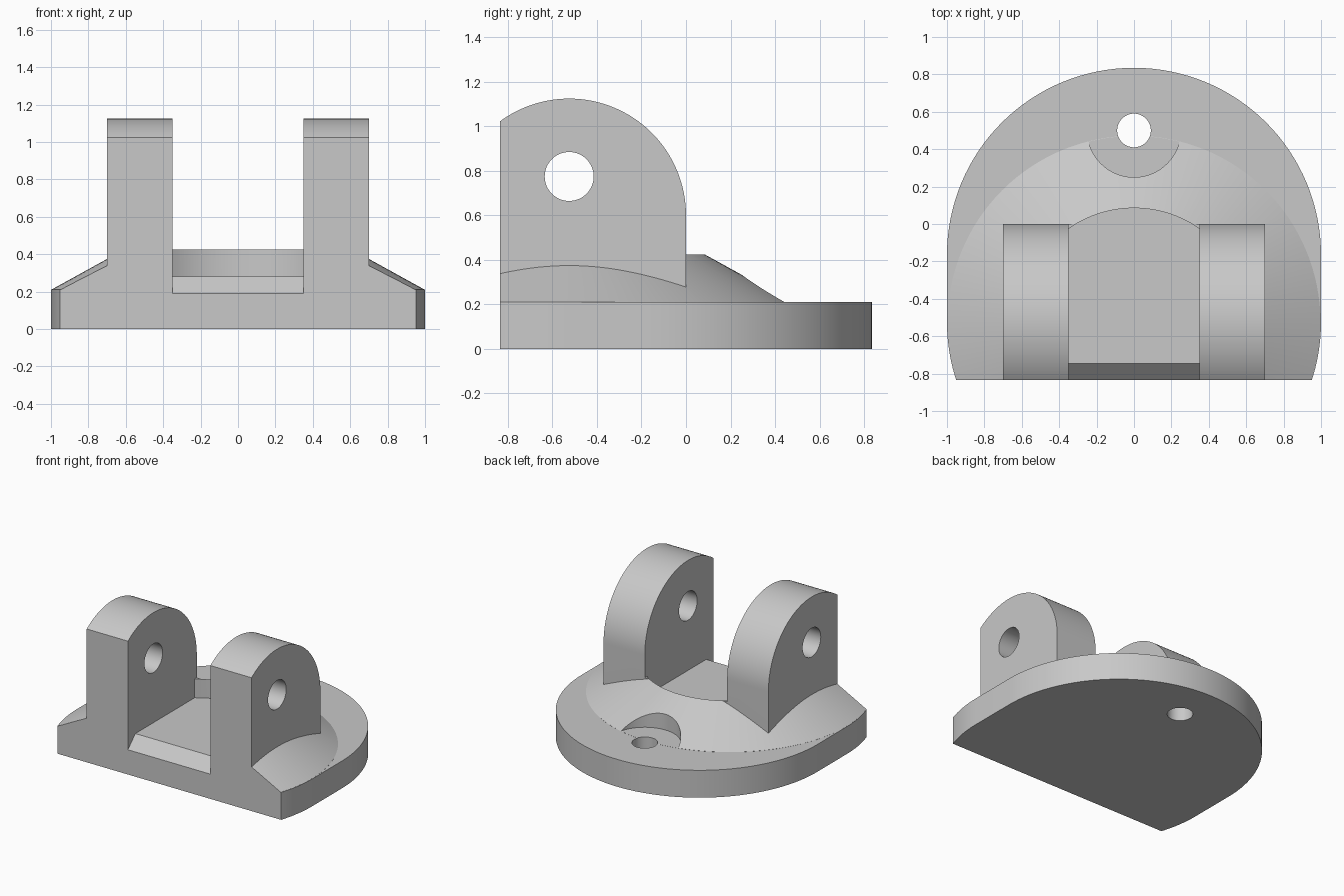
import bpy, bmesh, math

default = bpy.data.objects.get("Cube")
if default:
    bpy.data.objects.remove(default, do_unlink=True)

PIN_Y = -0.525      # pin axis, also the centre of the conical hub
FRONT = -0.835
SEG = 128

grey = bpy.data.materials.new("plain grey")
grey.use_nodes = True
colour = (0.58, 0.58, 0.58, 1)
grey.diffuse_color = colour
grey.node_tree.nodes["Principled BSDF"].inputs["Base Color"].default_value = colour


def finish(name, bm):
    bmesh.ops.recalc_face_normals(bm, faces=bm.faces)
    mesh = bpy.data.meshes.new(name)
    bm.to_mesh(mesh)
    bm.free()
    mesh.materials.append(grey)
    obj = bpy.data.objects.new(name, mesh)
    bpy.context.collection.objects.link(obj)
    return obj


def prism(name, outline, axis, low, high):
    """Extrude a 2D outline along x (outline is y,z) or z (outline is x,y)."""
    bm = bmesh.new()
    place = (lambda a, b: (low, a, b)) if axis == "x" else (lambda a, b: (a, b, low))
    face = bm.faces.new([bm.verts.new(place(a, b)) for a, b in outline])
    moved = bmesh.ops.extrude_face_region(bm, geom=[face])["geom"]
    depth = high - low
    bmesh.ops.translate(bm, verts=[v for v in moved if isinstance(v, bmesh.types.BMVert)],
                        vec=(depth, 0, 0) if axis == "x" else (0, 0, depth))
    return finish(name, bm)


def arc(cx, cy, r, start=0, end=360, steps=SEG):
    """Points on an arc; a full circle leaves out the repeated last point."""
    count = steps if end - start == 360 else steps + 1
    angles = [math.radians(start + (end - start) * i / steps) for i in range(count)]
    return [(cx + r * math.cos(t), cy + r * math.sin(t)) for t in angles]


def combine(target, tool, operation):
    mod = target.modifiers.new(tool.name, "BOOLEAN")
    mod.operation = operation
    mod.solver = "EXACT"
    mod.object = tool
    bpy.context.view_layer.objects.active = target
    bpy.ops.object.modifier_apply(modifier=mod.name)
    bpy.data.objects.remove(tool, do_unlink=True)


# Rounded base plate, two half circles joined by straight sides
half = SEG // 2
plate = arc(0, -0.165, 1, 0, 180, half) + arc(0, PIN_Y, 1, 180, 360, half)
bracket = prism("clevis_bracket", plate, "z", 0, 0.21)

# Conical hub, a stack of rings rising to a blunt top
bm = bmesh.new()
rings = []
for radius, z in ((0.95, 0.1), (0.997, 0.211), (0.50, 0.485)):
    rings.append([bm.verts.new((x, y, z)) for x, y in arc(0, PIN_Y, radius)])
for lower, upper in zip(rings, rings[1:]):
    for i in range(SEG):
        j = (i + 1) % SEG
        bm.faces.new((lower[i], lower[j], upper[j], upper[i]))
bm.faces.new(rings[0])
bm.faces.new(rings[-1])
combine(bracket, finish("hub", bm), "UNION")

# Round-topped block that becomes the two lugs
lug = arc(PIN_Y, 0.6, 0.525, 0, 180, half) + [(2 * PIN_Y, 0.1), (0, 0.1)]
combine(bracket, prism("lugs", lug, "x", -0.7, 0.7), "UNION")

# Gap between the lugs, with the sloping front lip
gap = [(-0.6, 0.425), (-0.9, 0.125), (-2, 0.125), (-2, 2), (1, 2), (1, 0.425)]
combine(bracket, prism("gap_cutter", gap, "x", -0.35, 0.35), "DIFFERENCE")

# Pocket with a curved back wall
reach = math.degrees(math.acos(0.35 / 0.61))
pocket = arc(0, PIN_Y, 0.61, reach, 180 - reach, 32) + [(-0.35, -2), (0.35, -2)]
combine(bracket, prism("pocket_cutter", pocket, "z", 0.28, 0.7), "DIFFERENCE")

# Pin hole, mounting hole and its flat seat
combine(bracket, prism("pin_hole", arc(PIN_Y, 0.775, 0.11, steps=64), "x", -1, 1), "DIFFERENCE")
combine(bracket, prism("seat_cutter", arc(0, 0.5, 0.25, steps=64), "z", 0.212, 1), "DIFFERENCE")
combine(bracket, prism("mount_hole", arc(0, 0.5, 0.09, steps=64), "z", -1, 1), "DIFFERENCE")

# Flat front face
front = [(-2, -3), (2, -3), (2, FRONT), (-2, FRONT)]
combine(bracket, prism("front_cutter", front, "z", -1, 3), "DIFFERENCE")

bpy.ops.object.select_all(action="DESELECT")
bracket.select_set(True)
bpy.context.view_layer.objects.active = bracket
bpy.ops.object.shade_smooth_by_angle(angle=math.radians(20))
